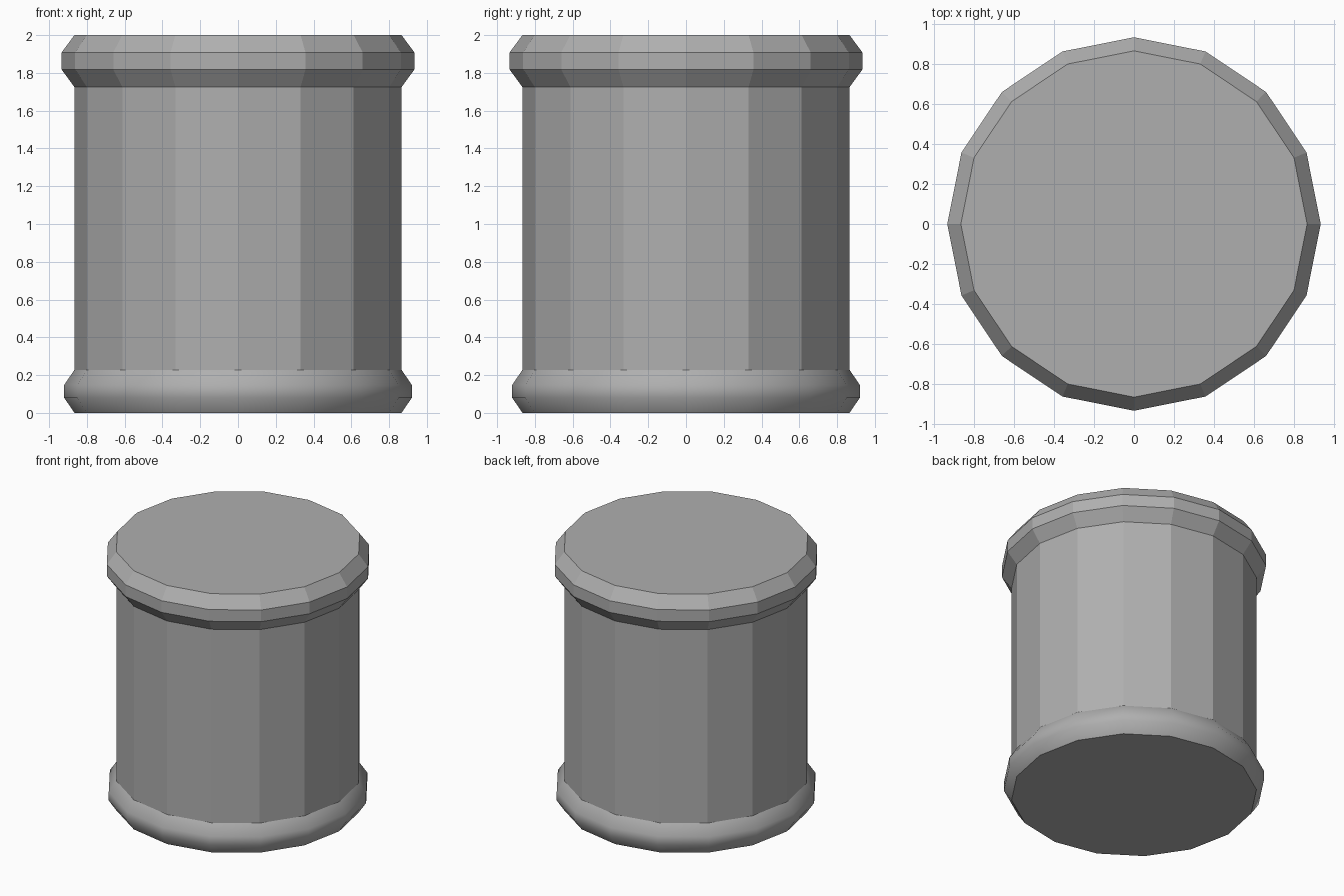
import bpy, bmesh
from math import cos, sin, tau

if "Cube" in bpy.data.objects:
    bpy.data.objects.remove(bpy.data.objects["Cube"])

SIDES = 16

# Darker grey shared by all parts
grey = bpy.data.materials.new("dark_grey")
grey.diffuse_color = (0.43, 0.43, 0.43, 1)
grey.use_nodes = True
grey.node_tree.nodes["Principled BSDF"].inputs["Base Color"].default_value = grey.diffuse_color


def lathe(name, profile, cap_bottom=False, cap_top=False, smooth=False):
    """Spin a (radius, z) profile, listed bottom to top, round the z axis."""
    bm = bmesh.new()
    rings = [[bm.verts.new((r * cos(tau * i / SIDES), r * sin(tau * i / SIDES), z))
              for i in range(SIDES)] for r, z in profile]
    for low, high in zip(rings, rings[1:]):
        for i in range(SIDES):
            j = (i + 1) % SIDES
            bm.faces.new((low[i], low[j], high[j], high[i])).smooth = smooth
    caps = []
    if cap_bottom:
        caps.append(bm.faces.new(rings[0][::-1]))
    if cap_top:
        caps.append(bm.faces.new(rings[-1]))
    for cap in caps:
        cap.smooth = False
        for edge in cap.edges:
            edge.smooth = False
    mesh = bpy.data.meshes.new(name)
    bm.to_mesh(mesh)
    bm.free()
    mesh.materials.append(grey)
    obj = bpy.data.objects.new(name, mesh)
    bpy.context.collection.objects.link(obj)
    return obj


BODY_R = 0.866

# Rounded, smooth-shaded foot with the flat underside
lathe("base_ring", [(BODY_R, 0), (0.92, 0.08), (0.92, 0.148), (BODY_R, 0.228)],
      cap_bottom=True, smooth=True)

# Faceted wall
lathe("body", [(BODY_R, 0.228), (BODY_R, 1.725)])

# Bevelled, flat-shaded lid band with the flat top
lathe("top_rim", [(BODY_R, 1.725), (0.934, 1.818), (0.934, 1.908), (BODY_R, 2.0)],
      cap_top=True)
